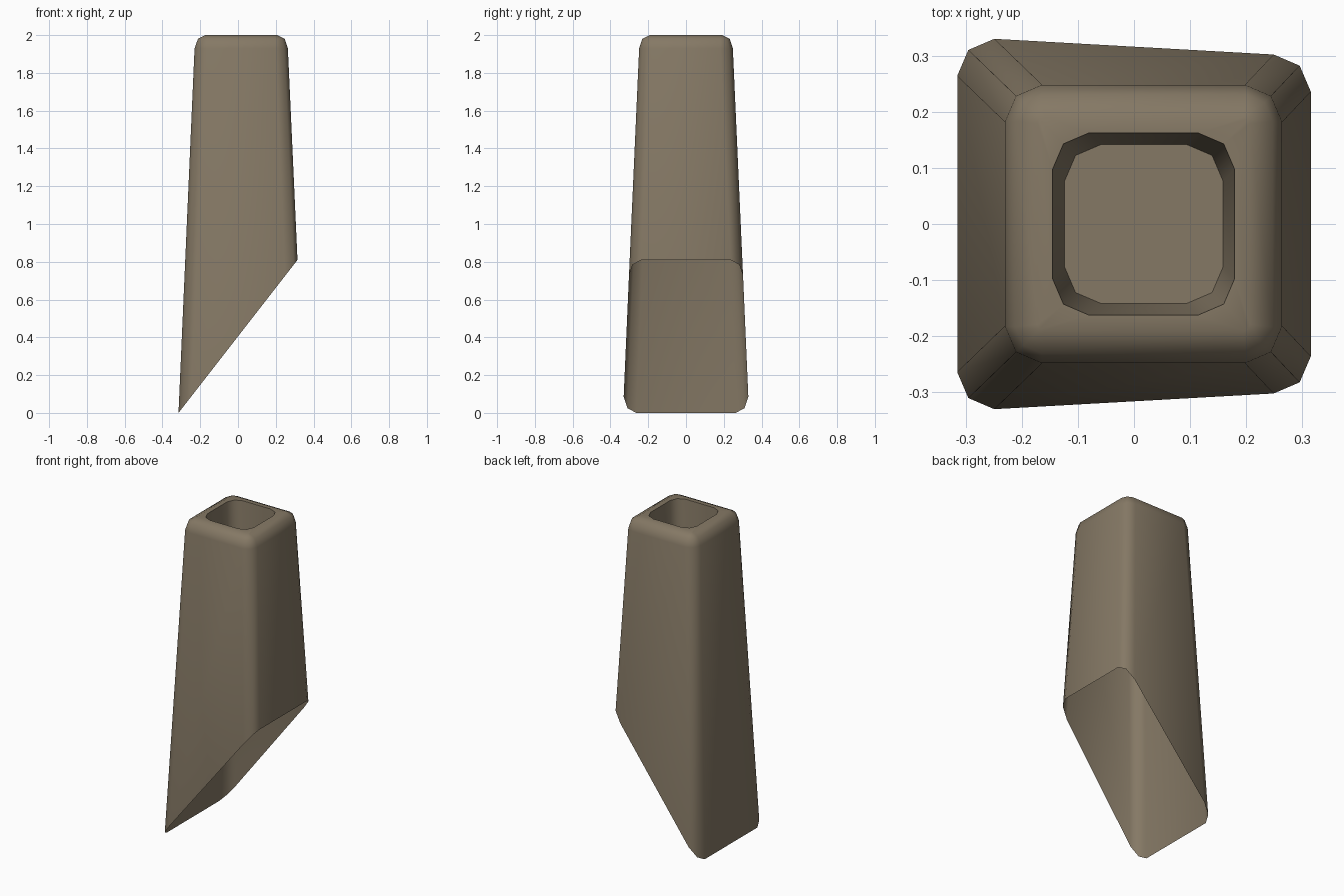
import bpy, bmesh

if "Cube" in bpy.data.objects:
    bpy.data.objects.remove(bpy.data.objects["Cube"])


def corner_ring(x0, x1, y_left, y_right, r):
    """Rounded rectangle, counter-clockwise, three points per corner."""
    m = 0.3 * r
    pts = []
    for x, y, sx, sy in ((x1, y_right, 1, 1), (x0, y_left, -1, 1),
                         (x0, -y_left, -1, -1), (x1, -y_right, 1, -1)):
        c = [(x, y - sy * r), (x - sx * m, y - sy * m), (x - sx * r, y)]
        pts += c if sx * sy > 0 else c[::-1]
    return pts


def cut_height(x):
    """Slanted open underside."""
    return max(0.0, 0.81 * (x + 0.315) / 0.63)


# rings from the slanted open bottom, over the rounded top, into the recess
rings = [[(x, y, cut_height(x))
          for x, y in corner_ring(-0.315, 0.315, 0.33, 0.302, 0.066)]]
for x0, x1, y, r, z in (
        (-0.23, 0.264, 0.248, 0.066, 1.93),
        (-0.212, 0.247, 0.231, 0.048, 1.98),
        (-0.172, 0.207, 0.191, 0.012, 2.0),
        (-0.145, 0.179, 0.162, 0.064, 2.0),
        (-0.124, 0.159, 0.142, 0.066, 1.7)):
    rings.append([(px, py, z) for px, py in corner_ring(x0, x1, y, y, r)])

bm = bmesh.new()
loops = [[bm.verts.new(p) for p in ring] for ring in rings]
for low, high in zip(loops, loops[1:]):
    n = len(low)
    for i in range(n):
        j = (i + 1) % n
        bm.faces.new((low[i], low[j], high[j], high[i]))
bm.faces.new(loops[-1])  # recess floor

mesh = bpy.data.meshes.new("tapered_spout")
bm.to_mesh(mesh)
bm.free()
spout = bpy.data.objects.new("tapered_spout", mesh)
bpy.context.collection.objects.link(spout)

# single flat colour
mat = bpy.data.materials.new("warm_grey_brown")
mat.diffuse_color = (0.235, 0.19, 0.13, 1)
mat.use_nodes = True
mat.node_tree.nodes["Principled BSDF"].inputs["Base Color"].default_value = mat.diffuse_color
mesh.materials.append(mat)

# smooth body, crisp recess rim
bpy.context.view_layer.objects.active = spout
spout.select_set(True)
bpy.ops.object.shade_smooth_by_angle(angle=1.05)
